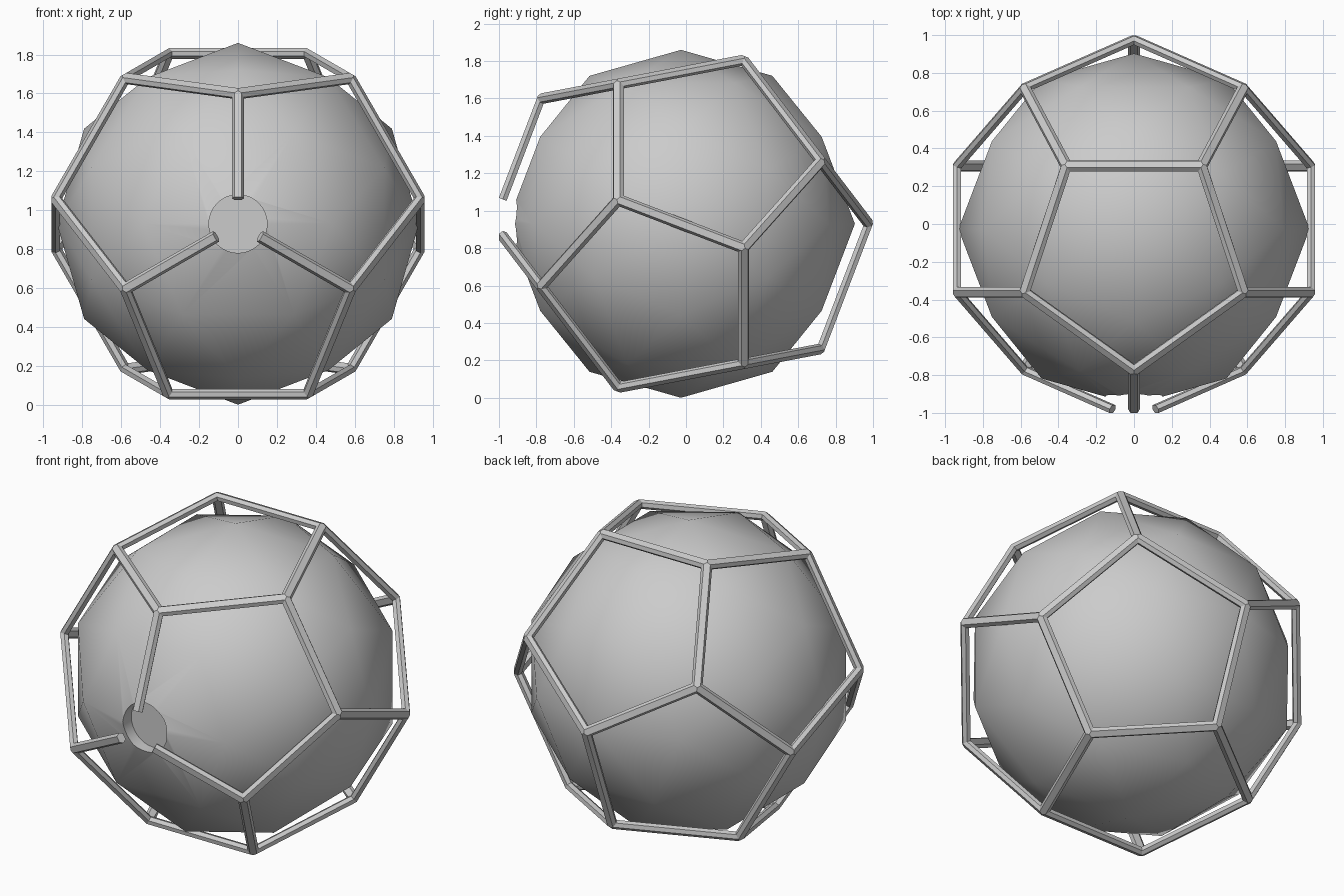
import bpy
import bmesh
import math
from itertools import combinations, product
from mathutils import Vector

if "Cube" in bpy.data.objects:
    bpy.data.objects.remove(bpy.data.objects["Cube"], do_unlink=True)

CENTRE = Vector((0, -0.027, 0.93))
BALL_R, CAGE_R = 0.93, 1.003
HOLE_R, HOLE_FLOOR = 0.15, -0.83
BAR_W, BAR_H = 0.031, 0.022      # half width and half height of a bar
PHI = (1 + math.sqrt(5)) / 2

grey = bpy.data.materials.new("plain grey")
grey.use_nodes = True
grey.diffuse_color = (0.6, 0.6, 0.6, 1)
grey.node_tree.nodes["Principled BSDF"].inputs["Base Color"].default_value = (0.6, 0.6, 0.6, 1)


def make_object(name, bm):
    bmesh.ops.recalc_face_normals(bm, faces=bm.faces)
    mesh = bpy.data.meshes.new(name)
    bm.to_mesh(mesh)
    bm.free()
    mesh.materials.append(grey)
    obj = bpy.data.objects.new(name, mesh)
    bpy.context.collection.objects.link(obj)
    return obj


def activate(obj):
    bpy.ops.object.select_all(action="DESELECT")
    obj.select_set(True)
    bpy.context.view_layer.objects.active = obj


def golden(a, b):
    """Corners of the three crossed rectangles with half sides a and b."""
    pts = []
    for s, t in product((-1, 1), repeat=2):
        pts += [Vector((0, s * a, t * b)), Vector((s * a, t * b, 0)), Vector((t * b, 0, s * a))]
    return pts


def nearest_pairs(pts):
    shortest = min((p - q).length for p, q in combinations(pts, 2))
    return [(p, q) for p, q in combinations(pts, 2) if (p - q).length < shortest * 1.01]


# Ball: icosahedron corners and edge middles pushed out to a sphere
corners = golden(1, PHI)
points = corners + [p + q for p, q in nearest_pairs(corners)]
bm = bmesh.new()
for p in points:
    bm.verts.new(CENTRE + p.normalized() * BALL_R)
bmesh.ops.convex_hull(bm, input=bm.verts)
ball = make_object("ball", bm)

# Round recess in the front of the ball
bpy.ops.mesh.primitive_cylinder_add(
    vertices=32, radius=HOLE_R, depth=0.5, rotation=(math.pi / 2, 0, 0),
    location=(0, HOLE_FLOOR - 0.25, CENTRE.z))
cutter = bpy.context.object
cutter.name = "recess_cutter"
cutter.hide_render = True
cutter.data.materials.append(grey)
cut = ball.modifiers.new("recess", "BOOLEAN")
cut.operation = "DIFFERENCE"
cut.solver = "EXACT"
cut.object = cutter
activate(ball)
bpy.ops.object.modifier_apply(modifier=cut.name)
bpy.data.objects.remove(cutter, do_unlink=True)
activate(ball)
bpy.ops.object.shade_smooth_by_angle(angle=math.radians(30))

# Cage corners: a dodecahedron turned so that one corner points forward
raw = golden(1 / PHI, PHI) + [Vector(v) for v in product((-1, 1), repeat=3)]
y_axis = -Vector((1, 1, 1)).normalized()
up = Vector((0, 1 / PHI, PHI))
z_axis = (up - y_axis * up.dot(y_axis)).normalized()
x_axis = y_axis.cross(z_axis)
cage = [Vector((p.dot(x_axis), p.dot(y_axis), p.dot(z_axis))).normalized() * CAGE_R for p in raw]
front = min(cage, key=lambda p: p.y)

# Bar section: flattened octagon with points on the middle line for the mitre
half = [(0, BAR_H), (BAR_W * 0.6, BAR_H), (BAR_W, 0), (BAR_W * 0.6, -BAR_H), (0, -BAR_H)]
section = half + [(-a, b) for a, b in half[-2:0:-1]]


def bar_end(bm, corner, other, side, out):
    """Ring of points at one end of a bar, mitred to its two neighbours."""
    along = (other - corner).normalized()
    n = corner.normalized()
    flat = (along - n * along.dot(n)).normalized()
    ring = []
    for a, b in section:
        if corner is front:
            t = 0.14
        else:
            t = (abs(a) / math.tan(math.pi / 3) - b * out.dot(flat)) / along.dot(flat)
        ring.append(bm.verts.new(CENTRE + corner + side * a + out * b + along * t))
    return ring


# Cage bars, with the three front ones stopping short of the recess
bm = bmesh.new()
for p, q in nearest_pairs(cage):
    out = (p + q).normalized()
    side = (q - p).normalized().cross(out)
    start, end = bar_end(bm, p, q, side, out), bar_end(bm, q, p, side, out)
    for i in range(len(section)):
        j = (i + 1) % len(section)
        bm.faces.new((start[i], start[j], end[j], end[i]))
    for corner, ring in ((p, start), (q, end)):
        if corner is front:
            bm.faces.new(ring)
bmesh.ops.remove_doubles(bm, verts=bm.verts, dist=0.0005)
make_object("cage_frame", bm)
